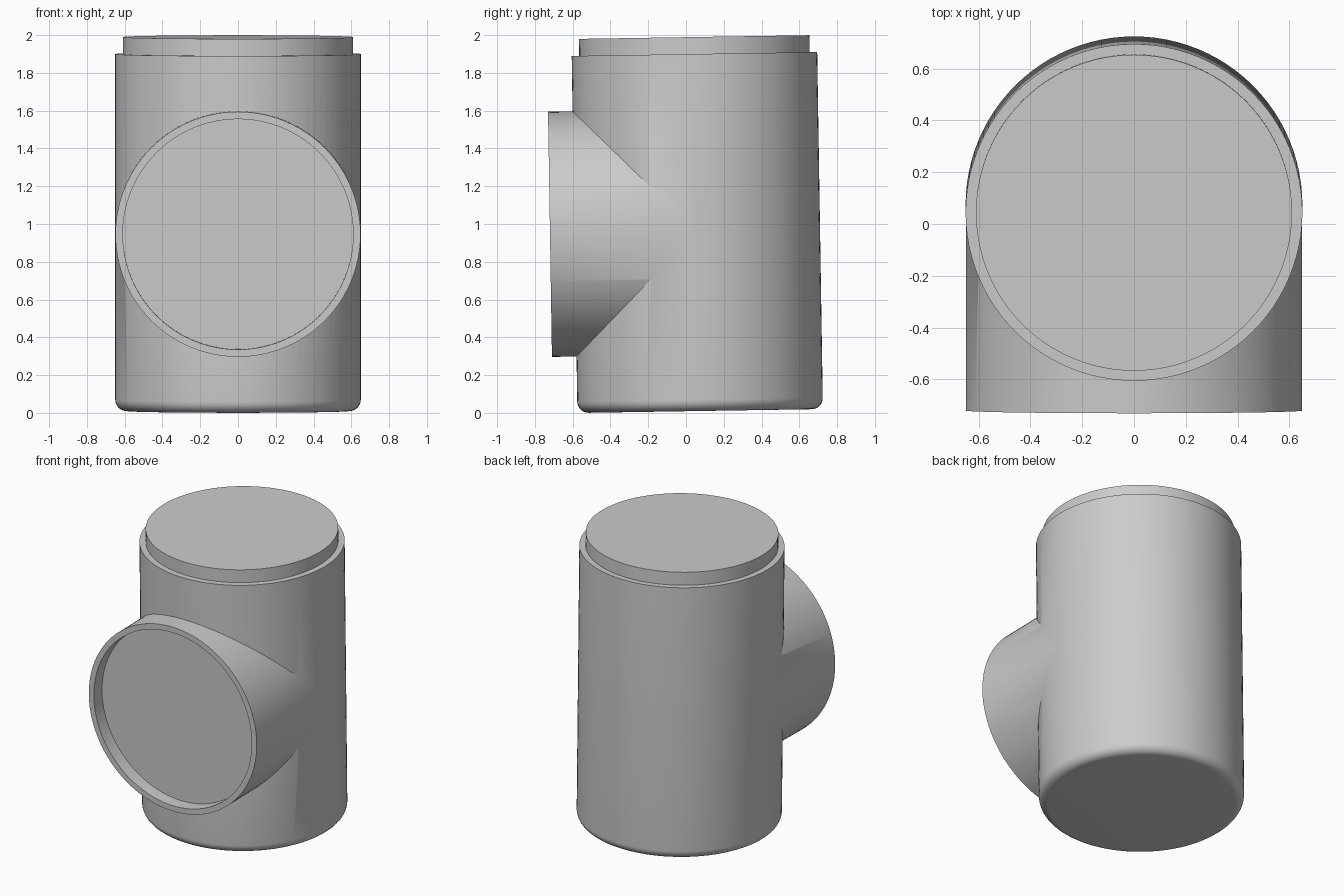
import bpy, bmesh, math
from mathutils import Matrix

default = bpy.data.objects.get("Cube")
if default:
    bpy.data.objects.remove(default, do_unlink=True)

# Single plain grey
grey = bpy.data.materials.new("plain grey")
grey.use_nodes = True
grey.diffuse_color = (0.6, 0.6, 0.6, 1)
grey.node_tree.nodes["Principled BSDF"].inputs["Base Color"].default_value = (0.6, 0.6, 0.6, 1)

SEGMENTS = 96
RADIUS, INNER = 0.65, 0.61
HEIGHT, STEP, FILLET = 1.98, 0.09, 0.06


def lathe(name, profile, matrix):
    """Revolve a closed (radius, height) profile into a solid."""
    bm = bmesh.new()
    rings = []
    for r, z in profile:
        rings.append([bm.verts.new((r * math.cos(a), r * math.sin(a), z))
                      for a in (2 * math.pi * i / SEGMENTS for i in range(SEGMENTS))])
    for low, high in zip(rings, rings[1:]):
        for i in range(SEGMENTS):
            j = (i + 1) % SEGMENTS
            bm.faces.new((low[i], low[j], high[j], high[i]))
    bm.faces.new(rings[0][::-1])
    bm.faces.new(rings[-1])
    bm.transform(matrix)
    bmesh.ops.recalc_face_normals(bm, faces=bm.faces)
    mesh = bpy.data.meshes.new(name)
    bm.to_mesh(mesh)
    bm.free()
    mesh.materials.append(grey)
    obj = bpy.data.objects.new(name, mesh)
    bpy.context.collection.objects.link(obj)
    return obj


# Upright pipe: rounded base, stepped spigot at the top
base = [(RADIUS - FILLET + FILLET * math.sin(t), FILLET - FILLET * math.cos(t))
        for t in (math.pi / 2 * i / 8 for i in range(9))]
rim = HEIGHT - STEP
pipe = lathe("tee_pipe", base + [(RADIUS, rim), (INNER, rim), (INNER, HEIGHT)],
             Matrix.Identity(4))

# Front branch: a shallow socket, starting on the pipe axis
reach, outer = 0.78, RADIUS - 0.001
branch = lathe("branch_socket",
               [(outer, 0), (outer, reach), (INNER, reach), (INNER, reach - STEP)],
               Matrix.Translation((0, 0, 0.948)) @ Matrix.Rotation(math.pi / 2, 4, 'X'))

# Fuse the branch into the pipe
fuse = pipe.modifiers.new("fuse_branch", 'BOOLEAN')
fuse.operation = 'UNION'
fuse.solver = 'EXACT'
fuse.object = branch
bpy.ops.object.select_all(action='DESELECT')
bpy.context.view_layer.objects.active = pipe
pipe.select_set(True)
bpy.ops.object.modifier_apply(modifier=fuse.name)
bpy.data.objects.remove(branch, do_unlink=True)

# Smooth walls, crisp rims, slight forward lean
bpy.ops.object.shade_smooth_by_angle(angle=math.radians(30))
pipe.location = (0, 0.075, 0.01)
pipe.rotation_euler.x = 0.016
